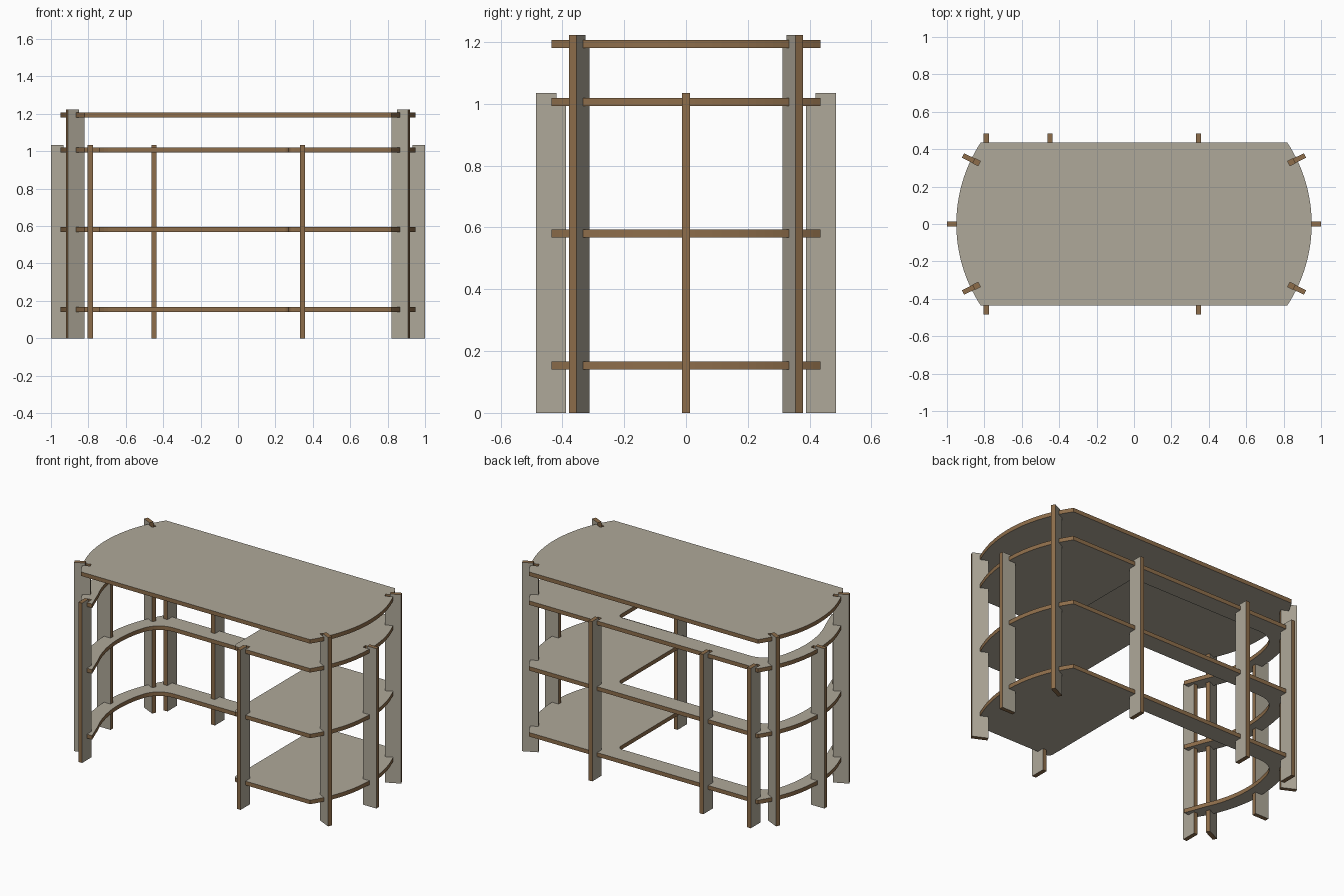
import bpy, bmesh, math
from mathutils import Matrix, Vector

if "Cube" in bpy.data.objects:
    bpy.data.objects.remove(bpy.data.objects["Cube"])

def material(name, col):
    m = bpy.data.materials.new(name)
    m.diffuse_color = (*col, 1)
    m.use_nodes = True
    m.node_tree.nodes["Principled BSDF"].inputs["Base Color"].default_value = m.diffuse_color
    return m

FACE = material("pale laminate", (0.43, 0.395, 0.32))
EDGE = material("plywood edge", (0.27, 0.155, 0.070))

T = 0.027            # board thickness of the legs
H = 0.013            # half thickness of the shelves
W = 0.0485           # half width of the legs
LEVELS = [0.154, 0.581, 1.006, 1.193]
CX, R, YB = 0.158, 0.792, 0.435   # end arcs and half depth


def prism(bm, pts, vec):
    """Extrude a closed outline of 3D points along vec."""
    f = bm.faces.new([bm.verts.new(p) for p in pts])
    ext = bmesh.ops.extrude_face_region(bm, geom=[f])["geom"]
    bmesh.ops.translate(bm, vec=vec, verts=[v for v in ext if isinstance(v, bmesh.types.BMVert)])


def make_object(name, bm):
    bmesh.ops.recalc_face_normals(bm, faces=bm.faces)
    me = bpy.data.meshes.new(name)
    bm.to_mesh(me)
    bm.free()
    me.materials.append(FACE)
    me.materials.append(EDGE)
    ob = bpy.data.objects.new(name, me)
    bpy.context.collection.objects.link(ob)
    return ob


def paint(me, axis):
    """Wide faces pale, narrow cut edges brown."""
    for p in me.polygons:
        p.material_index = 0 if abs(p.normal.dot(axis)) > 0.7 else 1


def bend(a, c, b, n=8):
    """Rounded corner from a to b around the corner point c."""
    a, b, c = Vector(a), Vector(b), Vector(c)
    return [tuple(a * (1 - t) ** 2 + c * 2 * t * (1 - t) + b * t * t)
            for t in (i / n for i in range(n + 1))]


# leg positions: name, x, y, direction it points outward, number of levels
ang = math.atan2(0.345, 0.713)
LEGS = []
for sx, side in ((1, "right"), (-1, "left")):
    LEGS.append((f"{side}_end_leg", sx * 0.9515, 0, 0 if sx > 0 else math.pi, 3))
    for sy, end in ((1, "back"), (-1, "front")):
        LEGS.append((f"{end}_{side}_corner_leg", sx * 0.871, sy * 0.345,
                     math.atan2(sy * math.sin(ang), sx * math.cos(ang)), 4))
for i, x in enumerate((-0.79, -0.45, 0.345)):
    LEGS.append((f"back_leg_{i + 1}", x, 0.4365, math.pi / 2, 3))
    if i != 1:
        LEGS.append((f"front_leg_{i + 1}", x, -0.4365, -math.pi / 2, 3))


def placement(leg):
    return Matrix.Translation((leg[1], leg[2], 0)) @ Matrix.Rotation(leg[3], 4, 'Z')


# legs: board with notches on the inner side for each shelf
for leg in LEGS:
    n = leg[4]
    top = 1.034 if n == 3 else 1.222
    prof = [(W, 0), (W, top), (-0.018, top)]
    for k in reversed(range(n)):
        z = LEVELS[k]
        if k < n - 1:
            prof += [(-W, z + H), (-0.018, z + H)]
        prof += [(-0.018, z - H), (-W, z - H)]
    prof.append((-W, 0))
    bm = bmesh.new()
    prism(bm, [(r, -T / 2, z) for r, z in prof], (0, T, 0))
    m = placement(leg)
    bm.transform(m)
    ob = make_object(leg[0], bm)
    paint(ob.data, m.to_3x3() @ Vector((0, 1, 0)))

# outlines of the table top and the U-shaped shelves
a0 = math.asin(YB / R)
arc = [(-a0 + 2 * a0 * i / 32) for i in range(33)]
right = [(CX + R * math.cos(a), R * math.sin(a)) for a in arc]
left = [(-x, -y) for x, y in right]
top_outline = right + left

RI = 0.70
b0, b1 = math.asin(-0.30 / RI), math.asin(0.19 / RI)
inner = [(-0.74, -YB)]
for i in range(17):
    a = b0 + (b1 - b0) * i / 16
    inner.append((-CX - RI * math.cos(a), RI * math.sin(a)))
inner += bend((-0.832, 0.19), (-0.797, 0.315), (-0.67, 0.315), 10)[1:]
inner += bend((0.23, 0.315), (0.27, 0.315), (0.27, 0.275))
inner += bend((0.27, -YB + 0.035), (0.27, -YB), (0.305, -YB))
shelf_outline = right + left + inner


def board(name, outline, z, legs):
    bm = bmesh.new()
    prism(bm, [(x, y, z - H) for x, y in outline], (0, 0, 2 * H))
    ob = make_object(name, bm)
    # slots where the legs pass the rim
    bm = bmesh.new()
    for leg in legs:
        m = placement(leg)
        pts = [(-W, -T / 2), (0.1, -T / 2), (0.1, T / 2), (-W, T / 2)]
        prism(bm, [m @ Vector((r, t, z - 0.05)) for r, t in pts], (0, 0, 0.1))
    cutter = make_object("slot_cutter", bm)
    cutter.hide_render = True
    mod = ob.modifiers.new("slots", 'BOOLEAN')
    mod.operation = 'DIFFERENCE'
    mod.solver = 'EXACT'
    mod.object = cutter
    bpy.context.view_layer.update()
    dg = bpy.context.evaluated_depsgraph_get()
    me = bpy.data.meshes.new_from_object(ob.evaluated_get(dg))
    ob.modifiers.clear()
    ob.data = me
    bpy.data.objects.remove(cutter)
    me.materials.clear()
    me.materials.append(FACE)
    me.materials.append(EDGE)
    paint(me, Vector((0, 0, 1)))


# three shelves and the table top
for i, name in enumerate(("lower_shelf", "middle_shelf", "upper_shelf")):
    board(name, shelf_outline, LEVELS[i], LEGS)
board("table_top", top_outline, LEVELS[3], [l for l in LEGS if l[4] == 4])
